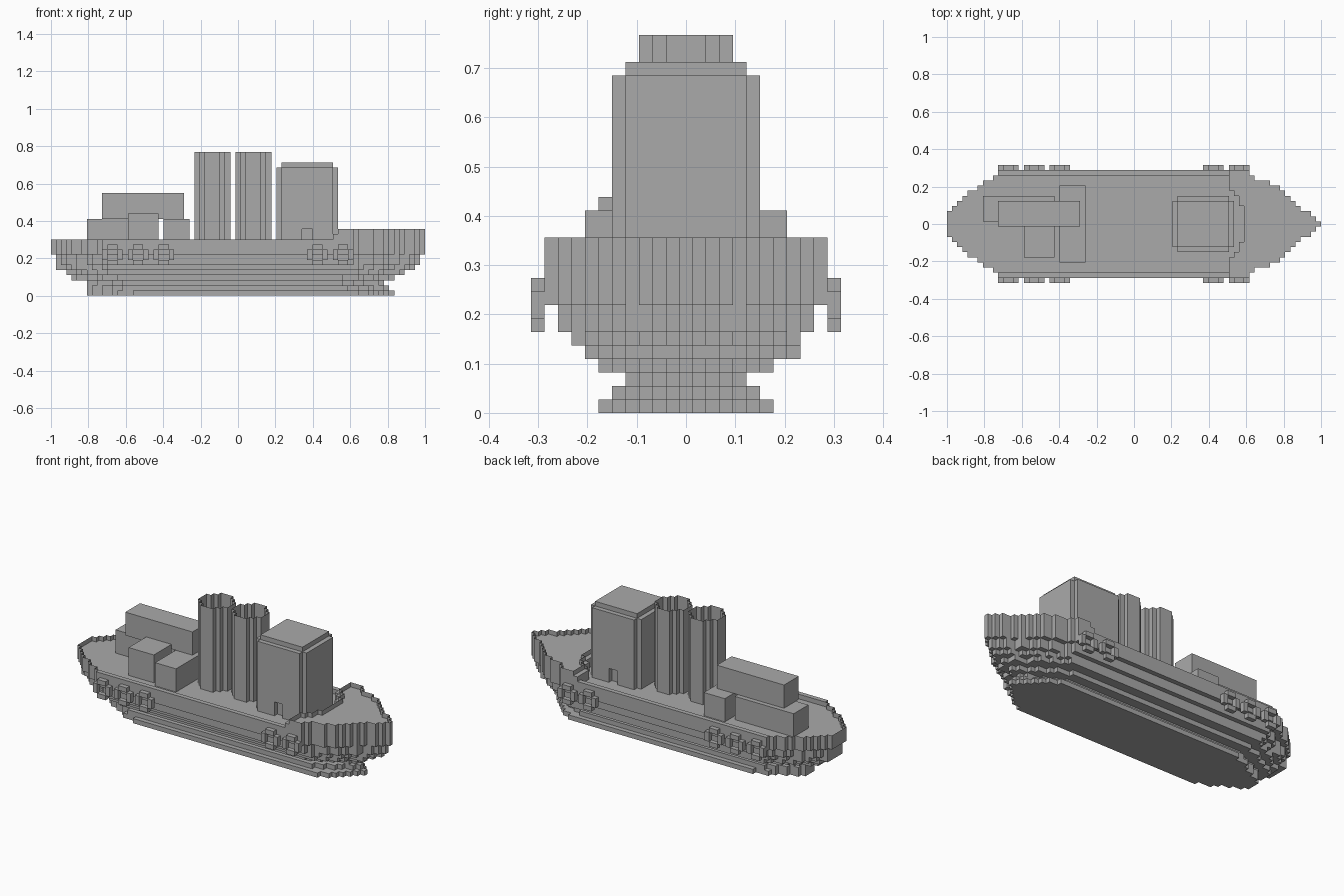
import bpy
import bmesh

UNIT = 2 / 73  # one block of the stepped style

cube = bpy.data.objects.get("Cube")
if cube:
    bpy.data.objects.remove(cube, do_unlink=True)

GREY = (0.4, 0.4, 0.4, 1)
grey = bpy.data.materials.new("plain_grey")
grey.use_nodes = True
grey.diffuse_color = GREY
grey.node_tree.nodes["Principled BSDF"].inputs["Base Color"].default_value = GREY


def outline(rows):
    """Stepped outline around rows of blocks: {row: (first, last)}."""
    points = []

    def add(x, y):
        if len(points) > 1 and points[-1][0] == points[-2][0] == x:
            points.pop()
        if not points or points[-1] != (x, y):
            points.append((x, y))

    order = sorted(rows)
    for j in order:
        add(rows[j][1] + 0.5, j - 0.5)
        add(rows[j][1] + 0.5, j + 0.5)
    for j in reversed(order):
        add(rows[j][0] - 0.5, j + 0.5)
        add(rows[j][0] - 0.5, j - 0.5)
    return points


def prism(name, rows, low, high, caps=True, columns=False):
    """Raise an outline from low to high; without caps it is a thin open wall."""
    points = outline(rows)
    if columns:
        points = [(y, x) for x, y in points]
    bm = bmesh.new()
    rings = [[bm.verts.new((x * UNIT, y * UNIT, z * UNIT)) for x, y in points]
             for z in (low, high)]
    n = len(points)
    for i in range(n):
        k = (i + 1) % n
        bm.faces.new((rings[0][i], rings[0][k], rings[1][k], rings[1][i]))
    if caps:
        bm.faces.new(rings[0])
        bm.faces.new(rings[1])
    bmesh.ops.recalc_face_normals(bm, faces=bm.faces)
    mesh = bpy.data.meshes.new(name)
    bm.to_mesh(mesh)
    bm.free()
    mesh.materials.append(grey)
    obj = bpy.data.objects.new(name, mesh)
    bpy.context.collection.objects.link(obj)
    return obj


def box(name, x0, x1, y0, y1, z0, z1):
    """Block between cell edges."""
    bpy.ops.mesh.primitive_cube_add(size=1)
    obj = bpy.context.object
    obj.name = name
    obj.location = [UNIT * (a + b) / 2 for a, b in ((x0, x1), (y0, y1), (z0, z1))]
    obj.scale = [UNIT * (b - a) for a, b in ((x0, x1), (y0, y1), (z0, z1))]
    obj.data.materials.append(grey)


# How far each row is set back from the stern and the bow
STERN = (0, 0, 0, 1, 2, 3, 4, 6, 7, 9, 10)
BOW = (0, 1, 2, 4, 5, 6, 7, 8, 10, 13, 14)


def hull_rows(half, first, last, stern=1.0, bow=1.0):
    rows = {}
    for j in range(-half, half + 1):
        k = round(abs(j) * 10 / half)
        rows[j] = (first + round(STERN[k] * stern), last - round(BOW[k] * bow))
    return rows


# Hull layers: half width, stern cell, bow cell, stern taper, bow taper, bottom, top
LAYERS = (
    ("hull_base", 6, -29, 30, 0.9, 0.5, 0, 1),
    ("hull_layer_1", 5, -29, 29, 0.7, 0.6, 1, 2),
    ("hull_layer_2", 4, -29, 28, 0.7, 0.6, 2, 3),
    ("hull_layer_3", 6, -32, 30, 0.9, 0.7, 3, 4),
    ("hull_layer_4", 8, -33, 32, 0.9, 0.7, 4, 5),
    ("hull_layer_5", 8, -35, 34, 1, 0.8, 5, 6),
    ("hull_layer_6", 9, -35, 35, 1, 0.9, 6, 8),
    ("hull_top", 10, -36, 36, 1, 1, 8, 10),
)
for name, half, first, last, stern, bow, low, high in LAYERS:
    rows = hull_rows(half, first, last, stern, bow)
    if name == "hull_layer_4":
        del rows[-half]
    prism(name, rows, low, high)

# Bulwark around the deck, thicker along the straight sides
deck = hull_rows(10, -36, 36)
prism("bulwark", deck, 10, 11, caps=False)
for side, y in (("right", -10.5), ("left", 9.5)):
    box(side + "_rail", -26.5, 18.5, y, y + 1, 10, 11)

# Raised foredeck with a hollow curved rear edge and a thin bulwark
ARC = (22, 22, 22, 22, 21, 21, 20, 19, 19, 19, 19)
prism("foredeck", {j: (ARC[abs(j)], deck[j][1]) for j in deck}, 10, 12)
prism("foredeck_bulwark", {j: (ARC[abs(j)] + 1, deck[j][1]) for j in deck},
      12, 13, caps=False)

# Tower with cut corners, a doorway on each side and a stepped roof
body = {x: (-5, 5) for x in range(8, 20)}
body[8] = body[19] = (-4, 4)
doorway = dict(body)
doorway[13] = doorway[14] = (-4, 4)
prism("tower_foot", doorway, 10, 13, columns=True)
prism("tower_body", body, 13, 25, columns=True)
prism("tower_roof", {x: (-4, 4) for x in range(9, 19)}, 25, 26, columns=True)

# Open funnels
ROUND = {0: 3, 1: 3, 2: 2, 3: 1}
for name, centre in (("rear_funnel", -5), ("front_funnel", 3)):
    prism(name, {j: (centre - ROUND[abs(j)], centre + ROUND[abs(j)])
                 for j in range(-3, 4)}, 10, 28, caps=False)

# Cargo blocks on the rear deck
box("long_upper_block", -26.5, -10.5, -0.5, 4.5, 15, 20)
box("long_lower_block", -29.5, -15.5, 0.5, 5.5, 10, 15)
box("cross_block", -14.5, -9.5, -7.5, 7.5, 10, 15)
box("side_block", -21.5, -15.5, -6.5, -0.5, 10, 16)

# Porthole frames, four bars each, on both sides
for side, y in (("right", -11.5), ("left", 10.5)):
    for x in (-24.5, -19.5, -14.5, 15.5, 20.5):
        for dx, dz, w, h in ((-1, 0, 2, 1), (-1, 3, 2, 1), (-2, 1, 1, 2), (1, 1, 1, 2)):
            box(side + "_porthole_bar", x + dx, x + dx + w, y, y + 1, 6 + dz, 6 + dz + h)
